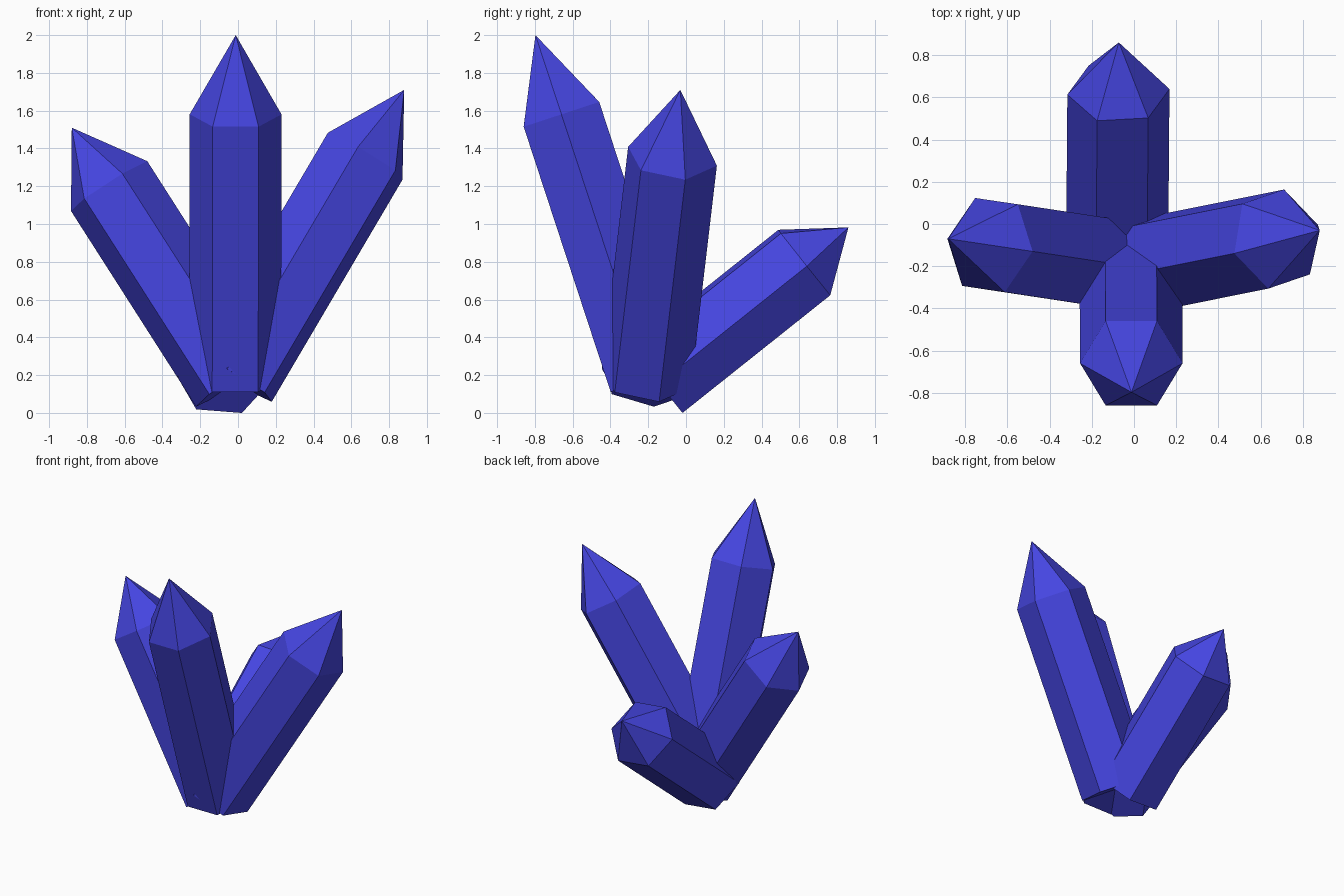
import bpy, bmesh, math
from mathutils import Vector

if "Cube" in bpy.data.objects:
    bpy.data.objects.remove(bpy.data.objects["Cube"])

blue = bpy.data.materials.new("crystal_blue")
blue.diffuse_color = (0.06, 0.06, 0.75, 1)
blue.use_nodes = True
blue.node_tree.nodes["Principled BSDF"].inputs["Base Color"].default_value = blue.diffuse_color

RADIUS = 0.243
SHAFT = 0.77  # share of the length below the point


def crystal(name, base, tip, corner):
    """Six-sided shaft with a pointed end; corner aims one of its edges."""
    base, tip = Vector(base), Vector(tip)
    axis = (tip - base).normalized()
    u = Vector(corner)
    u = (u - axis * u.dot(axis)).normalized()
    v = axis.cross(u)
    shoulder = base.lerp(tip, SHAFT)
    bm = bmesh.new()

    def ring(center):
        return [bm.verts.new(center + RADIUS * (u * math.cos(a) + v * math.sin(a)))
                for a in (math.tau * i / 6 for i in range(6))]

    low, high, point = ring(base), ring(shoulder), bm.verts.new(tip)
    bm.faces.new(low[::-1])
    for i in range(6):
        j = (i + 1) % 6
        bm.faces.new((low[i], low[j], high[j], high[i]))
        bm.faces.new((high[i], high[j], point))
    mesh = bpy.data.meshes.new(name)
    bm.to_mesh(mesh)
    bm.free()
    mesh.materials.append(blue)
    obj = bpy.data.objects.new(name, mesh)
    bpy.context.collection.objects.link(obj)


# Four crystals fanning out from a shared root
crystal("front_crystal", (-0.015, -0.199, 0.177), (-0.012, -0.797, 2.0), (1, 0, 0))
crystal("right_crystal", (-0.019, -0.210, 0.183), (0.88, -0.03, 1.71), (0.157, -0.168, -0.08))
crystal("left_crystal", (-0.020, -0.200, 0.165), (-0.88, -0.07, 1.51), (-0.203, 0.03, -0.13))
crystal("back_crystal", (-0.080, -0.156, 0.173), (-0.072, 0.86, 0.982), (0.10, 0.136, -0.172))
